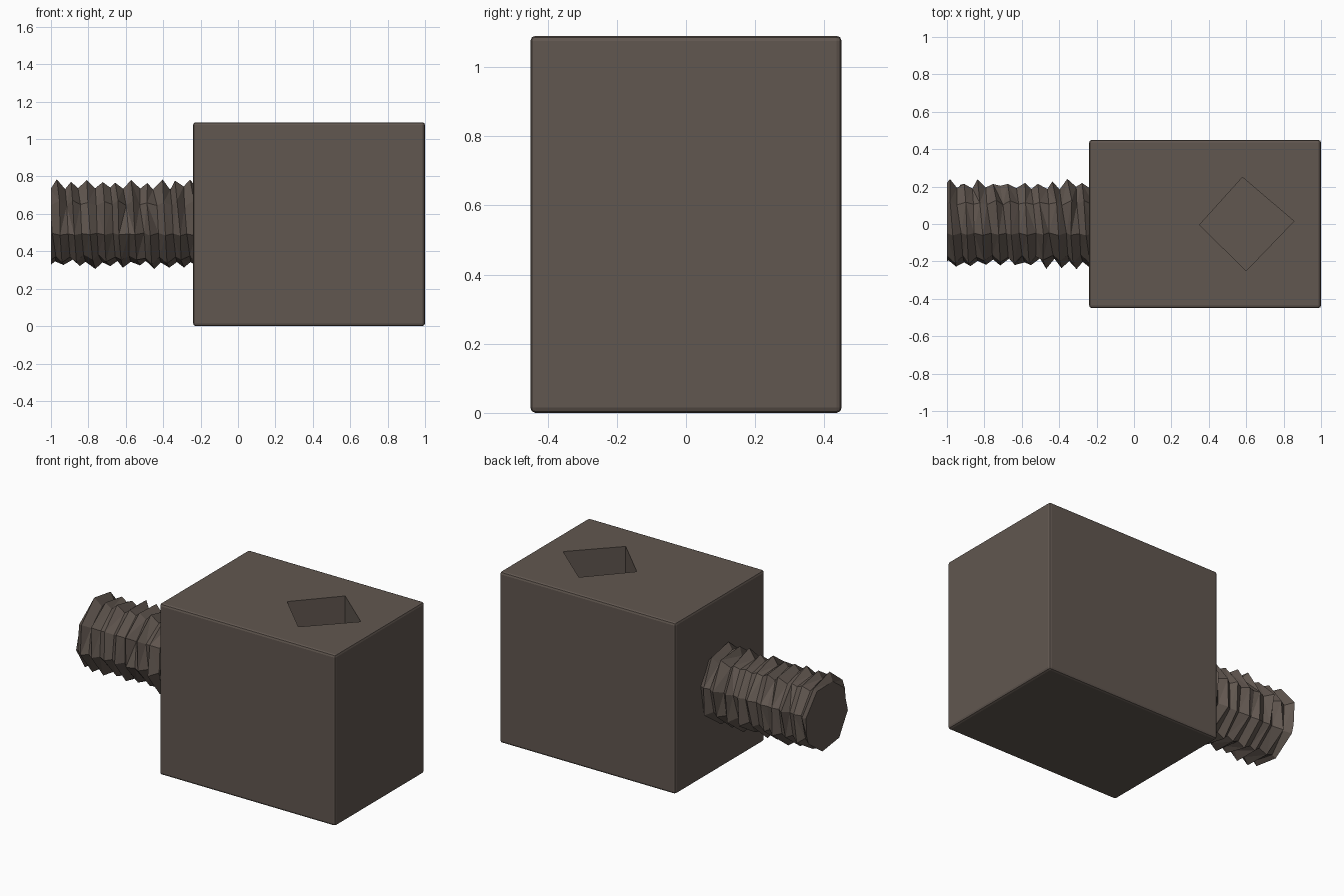
import bpy, bmesh, math, random
from mathutils import Vector

if "Cube" in bpy.data.objects:
    bpy.data.objects.remove(bpy.data.objects["Cube"])

random.seed(4)
metal = bpy.data.materials.new("dark_metal")
metal.diffuse_color = (0.12, 0.095, 0.08, 1)
metal.use_nodes = True
metal.node_tree.nodes["Principled BSDF"].inputs["Base Color"].default_value = metal.diffuse_color


def make_object(name, bm):
    bmesh.ops.recalc_face_normals(bm, faces=bm.faces)
    mesh = bpy.data.meshes.new(name)
    bm.to_mesh(mesh)
    bm.free()
    obj = bpy.data.objects.new(name, mesh)
    mesh.materials.append(metal)
    bpy.context.collection.objects.link(obj)
    return obj


def prism(name, outline, z0, z1):
    bm = bmesh.new()
    face = bm.faces.new([bm.verts.new((x, y, z0)) for x, y in outline])
    top = bmesh.ops.extrude_face_region(bm, geom=[face])["geom"]
    verts = [v for v in top if isinstance(v, bmesh.types.BMVert)]
    bmesh.ops.translate(bm, verts=verts, vec=(0, 0, z1 - z0))
    return make_object(name, bm)


# Block with narrow rounded edges
block = prism("block", [(-0.24, -0.45), (1, -0.45), (1, 0.45), (-0.24, 0.45)], 0, 1.09)
bevel = block.modifiers.new("edge_bevel", "BEVEL")
bevel.width = 0.015
bevel.segments = 2

# Blind four-sided socket in the top
cutter = prism("socket_cutter",
               [(0.35, -0.005), (0.60, -0.25), (0.855, 0.015), (0.58, 0.25)], 0.55, 1.3)
cutter.hide_render = True
cut = block.modifiers.new("socket", "BOOLEAN")
cut.object = cutter
cut.operation = "DIFFERENCE"
cut.solver = "EXACT"
bpy.context.view_layer.objects.active = block
block.select_set(True)
for mod in ("edge_bevel", "socket"):
    bpy.ops.object.modifier_apply(modifier=mod)
bpy.data.objects.remove(cutter)

# Coarse threaded stud: a crest helix and a root helix joined by faces
SIDES, PITCH, TURNS, CENTRE_Z = 8, 0.08, 13, 0.545
bm = bmesh.new()


def helix(radius, shift, jitter):
    points = []
    for n in range(SIDES * TURNS + 1):
        a = math.tau * n / SIDES + 0.25
        r = radius + random.uniform(-jitter, jitter)
        x = -1.15 + PITCH * n / SIDES + shift + random.uniform(-0.008, 0.008)
        points.append(bm.verts.new((x, r * math.cos(a), CENTRE_Z + r * math.sin(a))))
    return points


crest = helix(0.235, 0, 0.015)
root = helix(0.20, PITCH / 2, 0.012)
for n in range(SIDES * TURNS):
    bm.faces.new((crest[n], crest[n + 1], root[n + 1], root[n]))
    if n + SIDES < SIDES * TURNS:
        bm.faces.new((root[n], root[n + 1], crest[n + 1 + SIDES], crest[n + SIDES]))
bmesh.ops.triangulate(bm, faces=bm.faces)

# Trim both ends flat and cap them
for x, nx in ((-1, -1), (-0.22, 1)):
    bmesh.ops.bisect_plane(bm, geom=bm.verts[:] + bm.edges[:] + bm.faces[:],
                           plane_co=Vector((x, 0, 0)), plane_no=Vector((nx, 0, 0)),
                           clear_outer=True)
    rim = [e for e in bm.edges if e.is_boundary and all(abs(v.co.x - x) < 1e-4 for v in e.verts)]
    bmesh.ops.contextual_create(bm, geom=rim)
make_object("threaded_stud", bm)
